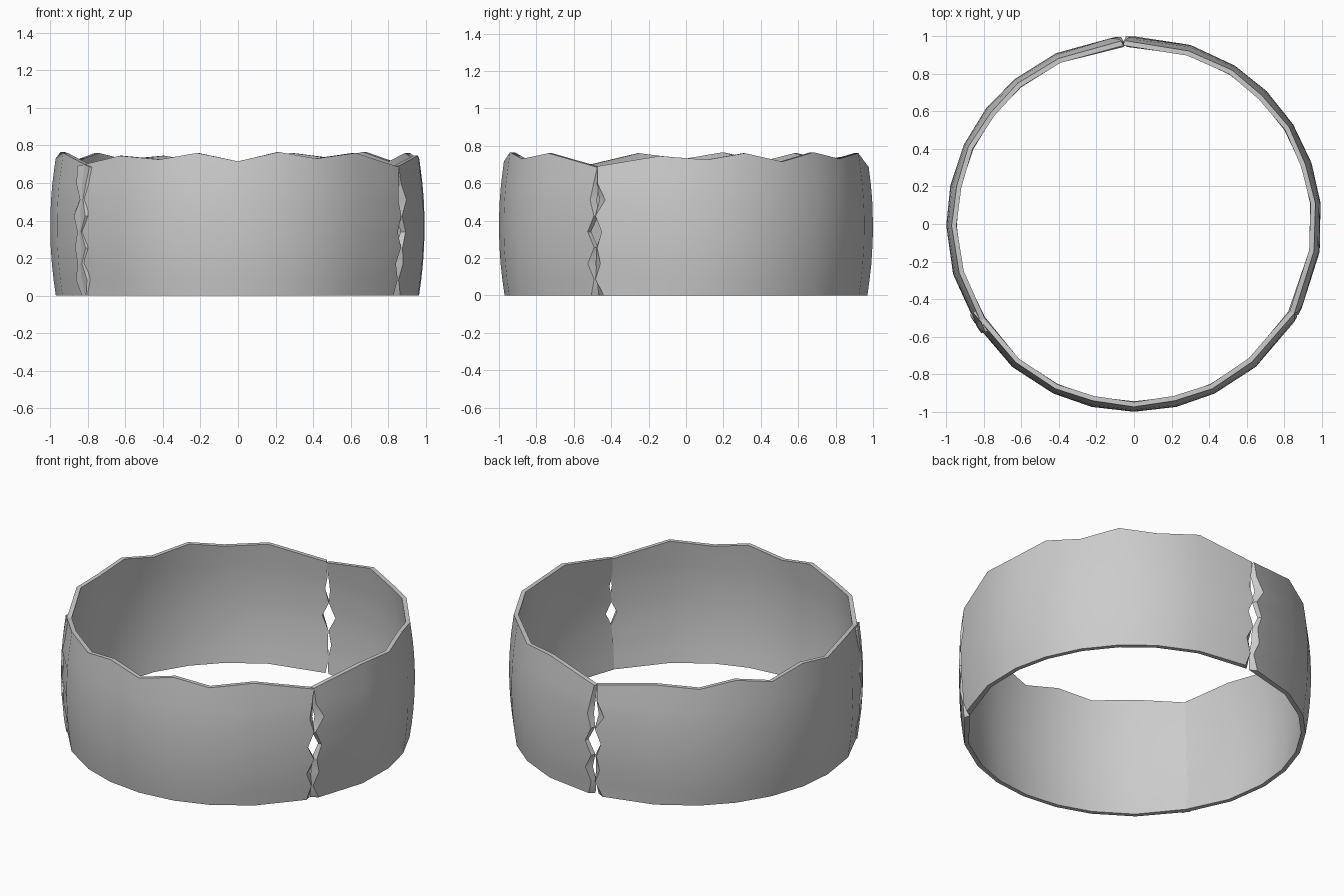
import bpy, bmesh
from math import cos, sin, radians

if "Cube" in bpy.data.objects:
    bpy.data.objects.remove(bpy.data.objects["Cube"])

ROWS = 9
# Column angles from the middle of a segment, and the uneven rim heights
COLS = [-60, -40.5, -25.5, -13, 0, 13, 25.5, 40.5, 60]
RIM = [0.69, 0.745, 0.725, 0.76, 0.715, 0.765, 0.73, 0.76, 0.685]
# Jagged broken ends, outer surface, bottom to top
START = [-59, -61.5, -59.5, -60.5, -58.8, -61, -57.7, -60.5, -61]
END = [58.5, 60, 58, 60.5, 58.3, 60.5, 59, 60, 61]
# How far the inner surface runs past the outer one at the ends
SKEW_START = [2.5, 0.8, 2.2, 1.2, 0.5, 0.8, 2.8, 1.2, 0.6]
SKEW_END = [1.8, 1.0, 2.0, 0.7, 0.3, 0.7, 1.6, 1.0, 0.5]
THICK = 0.026


def radius(z):
    return 1.0 - 0.03 * ((z - 0.37) / 0.37) ** 2


def ring_segment(name, centre):
    bm = bmesh.new()

    def surface(inner):
        grid = []
        for j in range(ROWS):
            row = []
            for i, a in enumerate(COLS):
                z = RIM[i] if j == ROWS - 1 else 0.085 * j
                if i == 0:
                    a = START[j] - (SKEW_START[j] if inner else 0)
                elif i == len(COLS) - 1:
                    a = END[j] + (SKEW_END[j] if inner else 0)
                r = radius(z) - (THICK if inner else 0)
                t = radians(centre + a)
                row.append(bm.verts.new((r * cos(t), r * sin(t), z)))
            grid.append(row)
        return grid

    out, inn = surface(False), surface(True)
    n = len(COLS)
    # Outer and inner walls
    for j in range(ROWS - 1):
        for i in range(n - 1):
            for g in (out, inn):
                bm.faces.new((g[j][i], g[j][i + 1], g[j + 1][i + 1], g[j + 1][i]))
        # Broken ends
        for i in (0, n - 1):
            bm.faces.new((out[j][i], out[j + 1][i], inn[j + 1][i], inn[j][i]))
    # Rim and base
    for j in (0, ROWS - 1):
        for i in range(n - 1):
            bm.faces.new((out[j][i], out[j][i + 1], inn[j][i + 1], inn[j][i]))
    bmesh.ops.recalc_face_normals(bm, faces=bm.faces)

    mesh = bpy.data.meshes.new(name)
    bm.to_mesh(mesh)
    bm.free()
    obj = bpy.data.objects.new(name, mesh)
    bpy.context.collection.objects.link(obj)
    bpy.ops.object.select_all(action='DESELECT')
    obj.select_set(True)
    bpy.context.view_layer.objects.active = obj
    bpy.ops.object.shade_smooth_by_angle(angle=radians(30))


# Three copies of the same broken band segment make the ring
for name, centre in (("front_segment", -90), ("right_segment", 32), ("left_segment", 155)):
    ring_segment(name, centre)
